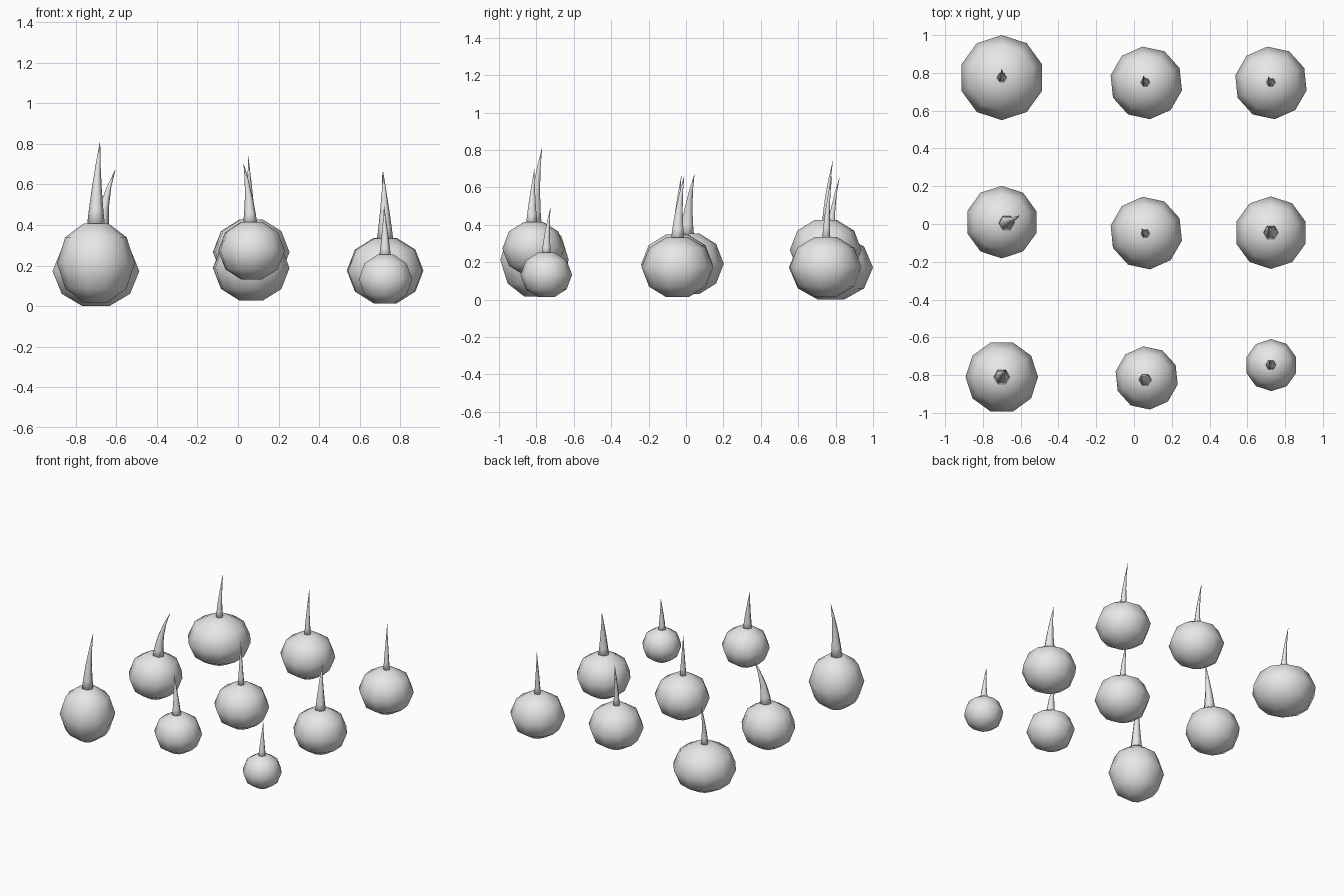
import bpy, bmesh
from math import sin, cos, radians, tau
from mathutils import Vector

cube = bpy.data.objects.get("Cube")
if cube:
    bpy.data.objects.remove(cube, do_unlink=True)

grey = bpy.data.materials.new("plain_grey")
grey.use_nodes = True
grey.diffuse_color = (0.8, 0.8, 0.8, 1)
grey.node_tree.nodes["Principled BSDF"].inputs["Base Color"].default_value = (0.8, 0.8, 0.8, 1)


def loft(name, rings, sides, turn=0.0):
    """Skin a smooth closed body over horizontal rings of (centre, radius)."""
    bm = bmesh.new()
    loops = []
    for centre, radius in rings:
        loops.append([bm.verts.new(centre + Vector((radius * cos(turn + tau * i / sides),
                                                    radius * sin(turn + tau * i / sides), 0)))
                      for i in range(sides)])
    for low, high in zip(loops, loops[1:]):
        for i in range(sides):
            j = (i + 1) % sides
            bm.faces.new((low[i], low[j], high[j], high[i]))
    bm.faces.new(loops[0][::-1])
    bm.faces.new(loops[-1])
    for face in bm.faces:
        face.smooth = True
    mesh = bpy.data.meshes.new(name)
    bm.to_mesh(mesh)
    bm.free()
    mesh.materials.append(grey)
    obj = bpy.data.objects.new(name, mesh)
    bpy.context.collection.objects.link(obj)


def bulb(name, centre, radius, half, turn):
    """Squat round body with small flat caps."""
    cap = radians(72)
    rings = []
    for degrees in (-72, -38, 0, 38, 72):
        a = radians(degrees)
        rings.append((centre + Vector((0, 0, half * sin(a) / sin(cap))), radius * cos(a)))
    loft(name, rings, 10, radians(turn))


def stem(name, base, tip, radius):
    """Tapering spike that bends towards its tip."""
    rings = []
    for t in (0, 0.2, 0.45, 0.75, 1):
        centre = base.lerp(tip, t * t)
        centre.z = base.z + (tip.z - base.z) * t
        rings.append((centre, max(radius * (1 - t), 0.001)))
    loft(name, rings, 6)


# name, bulb centre, bulb radius, half height, turn, stem base xy, stem tip, stem radius
plants = [
    ("back_right", (-.70, .775, .172), .225, .172, 18, (-.70, .775), (-.70, .82, .65), .028),
    ("back_middle", (.065, .747, .266), .193, .16, 24, (.06, .75), (.05, .785, .74), .026),
    ("back_left", (.725, .747, .175), .193, .16, 24, (.725, .75), (.71, .78, .66), .026),
    ("middle_right", (-.70, .01, .192), .192, .163, 18, (-.675, .005), (-.605, .045, .67), .045),
    ("middle", (.065, -.048, .188), .193, .16, 24, (.06, -.05), (.04, -.025, .66), .026),
    ("middle_left", (.725, -.046, .173), .192, .16, 18, (.725, -.045), (.715, -.01, .66), .042),
    ("front_right", (-.70, -.81, .213), .192, .195, 0, (-.70, -.81), (-.68, -.77, .81), .045),
    ("front_middle", (.067, -.815, .273), .168, .142, 24, (.06, -.825), (.028, -.81, .70), .036),
    ("front_left", (.727, -.747, .133), .138, .12, 18, (.725, -.747), (.72, -.725, .49), .03),
]
for name, centre, radius, half, turn, foot, tip, thickness in plants:
    centre = Vector(centre)
    bulb(name + "_bulb", centre, radius, half, turn)
    base = Vector((foot[0], foot[1], centre.z + half - 0.02))
    stem(name + "_stem", base, Vector(tip), thickness)
